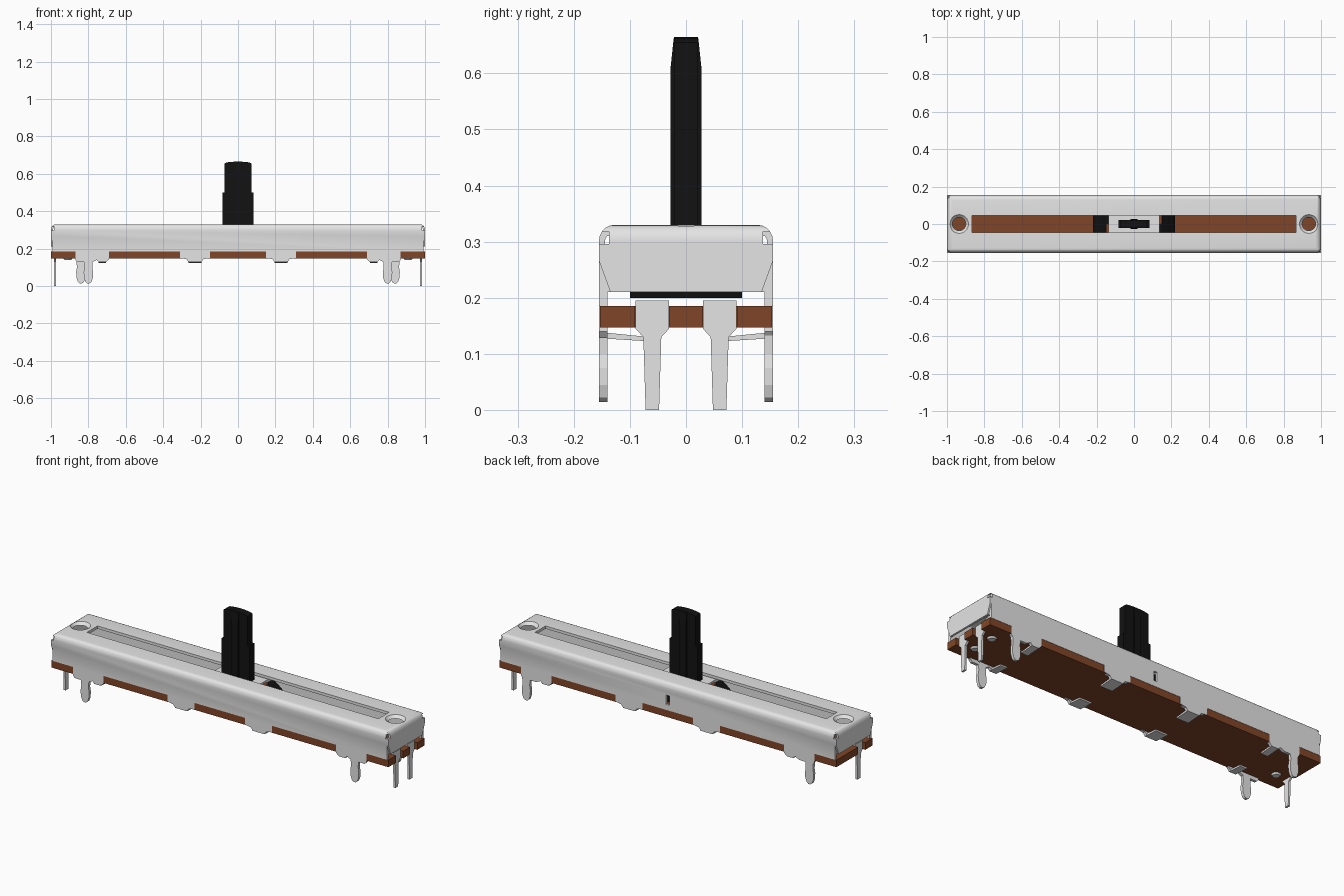
import bpy, bmesh, math
from mathutils import Matrix, Vector

if "Cube" in bpy.data.objects:
    bpy.data.objects.remove(bpy.data.objects["Cube"])


def material(name, rgb):
    m = bpy.data.materials.new(name)
    m.diffuse_color = (*rgb, 1)
    m.use_nodes = True
    m.node_tree.nodes["Principled BSDF"].inputs["Base Color"].default_value = m.diffuse_color
    return m


METAL = material("light_metal", (0.78, 0.78, 0.78))
BROWN = material("brown_board", (0.22, 0.06, 0.02))
BLACK = material("black_plastic", (0.006, 0.006, 0.006))


def finish(name, bm, mat):
    bmesh.ops.recalc_face_normals(bm, faces=bm.faces[:])
    me = bpy.data.meshes.new(name)
    bm.to_mesh(me)
    bm.free()
    ob = bpy.data.objects.new(name, me)
    bpy.context.collection.objects.link(ob)
    if mat:
        me.materials.append(mat)
    return ob


def box(name, x, y, z, mat=None):
    bm = bmesh.new()
    bmesh.ops.create_cube(bm, size=1)
    for v in bm.verts:
        v.co = [(r[0] + r[1]) / 2 + c * (r[1] - r[0]) for r, c in zip((x, y, z), v.co)]
    return finish(name, bm, mat)


def prism(name, pts, axis, a, b, mat=None):
    """Outline extruded along x (points y,z) or along y (points x,z)."""
    bm = bmesh.new()
    put = (lambda p, t: (t, p[0], p[1])) if axis == 'x' else (lambda p, t: (p[0], t, p[1]))
    f = bm.faces.new([bm.verts.new(put(p, a)) for p in pts])
    g = bmesh.ops.extrude_face_region(bm, geom=[f])
    move = Vector((b - a, 0, 0)) if axis == 'x' else Vector((0, b - a, 0))
    bmesh.ops.translate(bm, vec=move, verts=[v for v in g['geom'] if isinstance(v, bmesh.types.BMVert)])
    return finish(name, bm, mat)


def cone(name, x, y, z0, z1, r0, r1, mat=None):
    bm = bmesh.new()
    bmesh.ops.create_cone(bm, cap_ends=True, segments=28, radius1=r0, radius2=r1, depth=z1 - z0,
                          matrix=Matrix.Translation((x, y, (z0 + z1) / 2)))
    return finish(name, bm, mat)


def bake(ob, cutters=()):
    """Apply modifiers and cuts, then delete the cutters."""
    for c in cutters:
        c.hide_render = True
        m = ob.modifiers.new("cut", 'BOOLEAN')
        m.operation, m.solver, m.object = 'DIFFERENCE', 'EXACT', c
    dg = bpy.context.evaluated_depsgraph_get()
    me = bpy.data.meshes.new_from_object(ob.evaluated_get(dg))
    ob.modifiers.clear()
    ob.data = me
    for c in cutters:
        bpy.data.objects.remove(c)


def smooth(ob, deg=35):
    bpy.ops.object.select_all(action='DESELECT')
    ob.select_set(True)
    bpy.context.view_layer.objects.active = ob
    bpy.ops.object.shade_smooth_by_angle(angle=math.radians(deg))


# Folded metal cover: open-bottomed shell with rounded top edges
bm = bmesh.new()
bmesh.ops.create_cube(bm, size=1)
for v in bm.verts:
    v.co = (v.co.x * 2, v.co.y * 0.31, 0.2575 + v.co.z * 0.145)
bm.normal_update()
bmesh.ops.delete(bm, geom=[f for f in bm.faces if f.normal.z < -0.5], context='FACES_ONLY')
top = [e for e in bm.edges if all(v.co.z > 0.3 for v in e.verts)]
bmesh.ops.bevel(bm, geom=top, offset=0.028, segments=5, profile=0.5, affect='EDGES')
cover = finish("metal_cover", bm, METAL)
sol = cover.modifiers.new("sheet", 'SOLIDIFY')
sol.thickness, sol.offset = 0.015, -1
bake(cover)

# Cuts: slider slot, rear window, end countersinks, short end walls, corner reliefs
cuts = [box("slot_cut", (-0.865, 0.865), (-0.045, 0.045), (0.29, 0.36)),
        box("rear_cut", (-0.01, 0.01), (0.12, 0.18), (0.215, 0.265))]
for s in (-1, 1):
    cuts.append(cone("sink_cut", s * 0.935, 0, 0.305, 0.335, 0.026, 0.055))
    cuts.append(cone("hole_cut", s * 0.935, 0, 0.28, 0.32, 0.033, 0.033))
    cuts.append(box("end_cut", sorted((s * 0.97, s * 1.05)), (-0.14, 0.14), (0.15, 0.21)))
    for t in (-1, 1):
        cuts.append(prism("taper_cut", [(t * 0.162, 0.285), (t * 0.134, 0.208), (t * 0.134, 0.15), (t * 0.162, 0.15)],
                          'x', s * 0.992, s * 1.05))
        cuts.append(box("relief_cut", sorted((s * 0.985, s * 1.05)), sorted((t * 0.137, t * 0.2)), (0.296, 0.318)))
bake(cover, cuts)
smooth(cover)

# Circuit board, notched at the ends for the pins
board = box("circuit_board", (-1, 1), (-0.1535, 0.1535), (0.147, 0.185), BROWN)
PINS = [(1, 0.06), (1, -0.06), (-1, -0.06)]
bake(board, [box("notch_cut", sorted((s * 0.972, s * 1.05)), (y - 0.031, y + 0.031), (0.1, 0.22)) for s, y in PINS])

# Terminal pins: tapered blade, foot folded over the board, rivet below
for s, y in PINS:
    half = [(0.03, 0.195), (0.03, 0.145), (0.016, 0.13), (0.012, 0)]
    pts = [(y + a, z) for a, z in half] + [(y - a, z) for a, z in reversed(half)]
    prism("terminal_pin", pts, 'x', s * 0.973, s * 0.984, METAL)
    box("terminal_fold", sorted((s * 0.87, s * 0.98)), (y - 0.029, y + 0.029), (0.184, 0.195), METAL)
    smooth(cone("terminal_rivet", s * 0.91, y, 0.139, 0.148, 0.018, 0.024, METAL))

# Tabs, folded feet and mounting legs along both long sides
for s in (-1, 1):
    for t in (-1, 1):
        def tab(name, pts):
            prism(name, [(s * x, z) for x, z in pts], 'y', t * 0.14, t * 0.155, METAL)

        def foot(x0, x1):
            prism("folded_foot", [(t * 0.155, 0.128), (t * 0.155, 0.139), (t * 0.075, 0.131), (t * 0.075, 0.123)],
                  'x', s * x0, s * x1, METAL)

        tab("middle_tab", [(0.15, 0.19), (0.15, 0.15), (0.185, 0.143), (0.195, 0.128),
                           (0.265, 0.128), (0.275, 0.143), (0.31, 0.15), (0.31, 0.19)])
        foot(0.195, 0.265)
        tab("end_tab", [(0.69, 0.19), (0.69, 0.143), (0.705, 0.128), (0.745, 0.128), (0.755, 0.14),
                        (0.78, 0.128), (0.86, 0.128), (0.87, 0.14), (0.87, 0.19)])
        foot(0.705, 0.745)
        c = 0.80 if t < 0 else 0.84
        half = [(0.024, 0.135), (0.021, 0.10), (0.025, 0.075), (0.024, 0.045), (0.016, 0.022), (0.006, 0.014)]
        tab("mounting_leg", [(c + a, z) for a, z in half] + [(c - a, z) for a, z in reversed(half)])

# Slider carriage under the cover, rounded at its ends
outline = [(0.13, 0.2), (0.215, 0.2), (0.22, 0.22), (0.19, 0.255), (0.15, 0.285), (0.13, 0.29)]
prism("slider_carriage", outline + [(-x, z) for x, z in reversed(outline)], 'y', -0.1, 0.1, BLACK)
box("slider_plate", (-0.135, 0.135), (-0.09, 0.09), (0.28, 0.305), METAL)
for s in (-1, 1):
    box("wiper_tip", sorted((s * 0.135, s * 0.15)), sorted((0, s * 0.045)), (0.27, 0.295), BROWN)

# Lever: stepped flat blade with an arched top and a centre rib on both faces
side = [(0.082, 0.25), (0.082, 0.5), (0.071, 0.5), (0.071, 0.655)]
arch = [(0.071 * math.cos(math.pi * i / 8), 0.655 + 0.01 * math.sin(math.pi * i / 8)) for i in range(1, 8)]
prism("lever_blade", side + arch + [(-x, z) for x, z in reversed(side)], 'y', -0.021, 0.021, BLACK)
rib = [(0.028, 0.25), (0.028, 0.605), (0.022, 0.662)]
prism("lever_rib", rib + [(-y, z) for y, z in reversed(rib)], 'x', -0.02, 0.02, BLACK)
